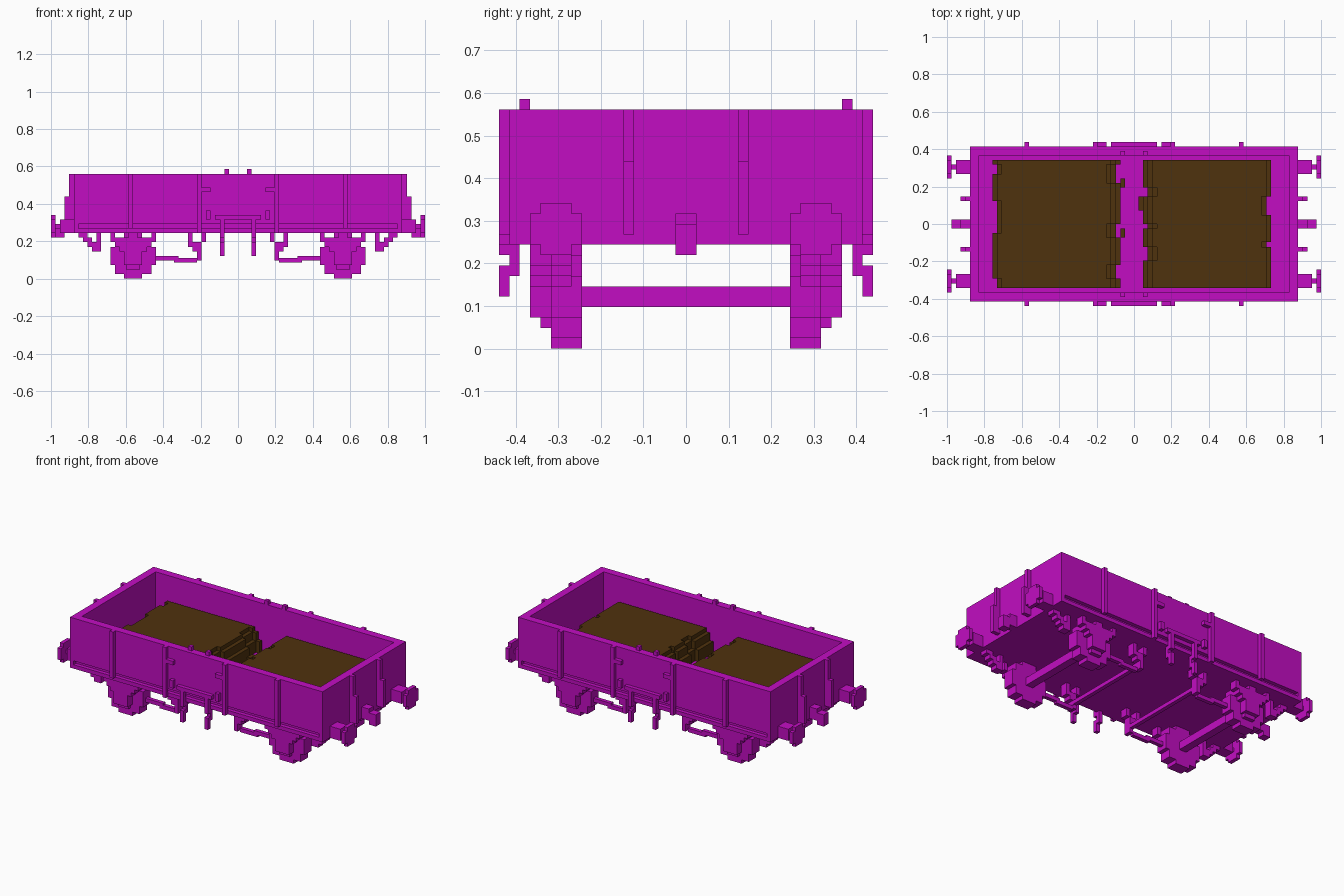
import bpy, bmesh, random

V = 1 / 41  # one block; all positions below are in blocks
random.seed(4)

if "Cube" in bpy.data.objects:
    bpy.data.objects.remove(bpy.data.objects["Cube"])


def material(name, rgb):
    m = bpy.data.materials.new(name)
    m.use_nodes = True
    m.diffuse_color = (*rgb, 1)
    m.node_tree.nodes["Principled BSDF"].inputs["Base Color"].default_value = (*rgb, 1)
    return m


MAGENTA = material("magenta", (0.54, 0.004, 0.54))
BROWN = material("dark brown", (0.078, 0.032, 0.004))


def blocks(name, boxes, mx=False, my=False, mat=MAGENTA):
    """One object from boxes (x0, x1, y0, y1, z0, z1), optionally mirrored in x and y."""
    bm = bmesh.new()
    for sx in ((1, -1) if mx else (1,)):
        for sy in ((1, -1) if my else (1,)):
            for x0, x1, y0, y1, z0, z1 in boxes:
                verts = bmesh.ops.create_cube(bm, size=1)["verts"]
                for v in verts:
                    v.co.x = ((x0 + x1) / 2 + v.co.x * (x1 - x0)) * sx * V
                    v.co.y = ((y0 + y1) / 2 + v.co.y * (y1 - y0)) * sy * V
                    v.co.z = ((z0 + z1) / 2 + v.co.z * (z1 - z0)) * V
    bmesh.ops.recalc_face_normals(bm, faces=bm.faces)
    me = bpy.data.meshes.new(name)
    bm.to_mesh(me)
    bm.free()
    me.materials.append(mat)
    ob = bpy.data.objects.new(name, me)
    bpy.context.collection.objects.link(ob)
    return ob


# Open box body, with a shallow groove along the foot of each side
blocks("floor", [(-36, 36, -17, 17, 10, 11)])
blocks("side_walls", [(-36, 36, 15, 17, 12, 23), (-35, 35, 15, 16, 11, 12),
                      (35, 36, 15, 17, 11, 12), (-36, -35, 15, 17, 11, 12)], my=True)
blocks("end_walls", [(34, 36, -15, 15, 11, 23)], mx=True)

# Side posts, doors and door stops
blocks("side_posts", [(23, 24, 17, 18, 11, 23)], mx=True, my=True)
blocks("door_posts", [(8, 9, 17, 18, 10, 23)], mx=True, my=True)
blocks("door_hinges", [(6, 8, 17, 18, 19, 20), (6, 7, 17, 18, 13, 15)], mx=True, my=True)
blocks("door_bar", [(-5, 5, 17, 18, 13, 14)], my=True)
blocks("door_stops", [(3, 4, 17, 18, 9, 13), (3, 4, 16, 17, 7, 10),
                      (3, 4, 17, 18, 5, 8)], mx=True, my=True)
blocks("rim_catches", [(2, 3, 15, 16, 23, 24)], mx=True, my=True)

# End posts, buffers and coupling hooks
blocks("end_posts", [(36, 37, 5, 6, 11, 23), (37, 38, 5, 6, 11, 18)], mx=True, my=True)
blocks("buffers", [(36, 39, 11, 14, 10, 13), (39, 40, 12, 13, 11, 12),
                   (40, 41, 10, 15, 10, 13), (40, 41, 11, 14, 9, 14)], mx=True, my=True)
blocks("coupling_hooks", [(36, 38, -1, 1, 10, 13), (38, 40, -1, 1, 9, 12)], mx=True)

# Wheels as stacked rows, joined by axles
rows = [2, 4, 4, 5, 5, 5, 5, 4, 4, 2]
blocks("wheels", [(23 - h, 23 + h, 10, 13, z, z + 1) for z, h in enumerate(rows)],
       mx=True, my=True)
blocks("axles", [(22, 24, -10, 10, 4, 6)], mx=True)

# Leaf springs narrowing down to the axle boxes
spring = [(23 - h, 23 + h, 13, 15, z, z + 1) for z, h in ((6, 3), (7, 4), (8, 5))]
spring += [(21, 25, 13, 15, 3, 6), (21.5, 24.5, 13, 14, 2, 3)]
spring += [(18, 19, 13, 15, 8, 10), (27, 28, 13, 15, 8, 10), (22, 24, 13, 15, 9, 10)]
blocks("springs_and_axle_boxes", spring, mx=True, my=True)

# Outer brake blocks
blocks("outer_brakes", [(33, 35, 11, 13, 9, 10), (32, 34, 11, 13, 8, 9),
                        (30, 33, 11, 13, 7, 8), (30, 32, 11, 13, 6, 7),
                        (30, 31, 11, 13, 8, 10)], mx=True, my=True)

# Inner brake hangers, pull rods and cross rods
blocks("inner_brakes", [(10, 11, 11, 13, 7, 10), (8, 10, 11, 13, 6, 8),
                        (7, 8, 11, 13, 8, 10), (8, 9, 11, 13, 4, 6)], mx=True, my=True)
blocks("pull_rods", [(9, 14, 11, 12, 3.5, 4.5), (13, 19, 11, 12, 4, 5)], mx=True, my=True)
blocks("cross_rods", [(8, 9, -11, 11, 5, 6)], mx=True)


# Two heaps of load: flat tops with ragged, stepped ends
def heap(name, left, right, ragged_left, ragged_right):
    boxes = []
    y = -14
    while y < 14:
        y1 = min(14, y + random.choice((1, 2, 2, 3)))
        a, b = left + random.choice((0, 0, 1)), right - random.choice((0, 0, 1))
        for z0, z1, inset in ((11, 14, 0), (14, 16, 1), (16, 17, 2)):
            boxes.append((a + min(inset, ragged_left), b - min(inset, ragged_right), y, y1, z0, z1))
        y = y1
    blocks(name, boxes, mat=BROWN)


heap("load_left_heap", 2, 30, 2, 1)
heap("load_right_heap", -31, -3, 1, 2)
blocks("load_lumps", [(-3, -2, -3, -1, 11, 13), (-3, -2, 8, 10, 11, 12), (1, 2, 3, 6, 11, 12)],
       mat=BROWN)
